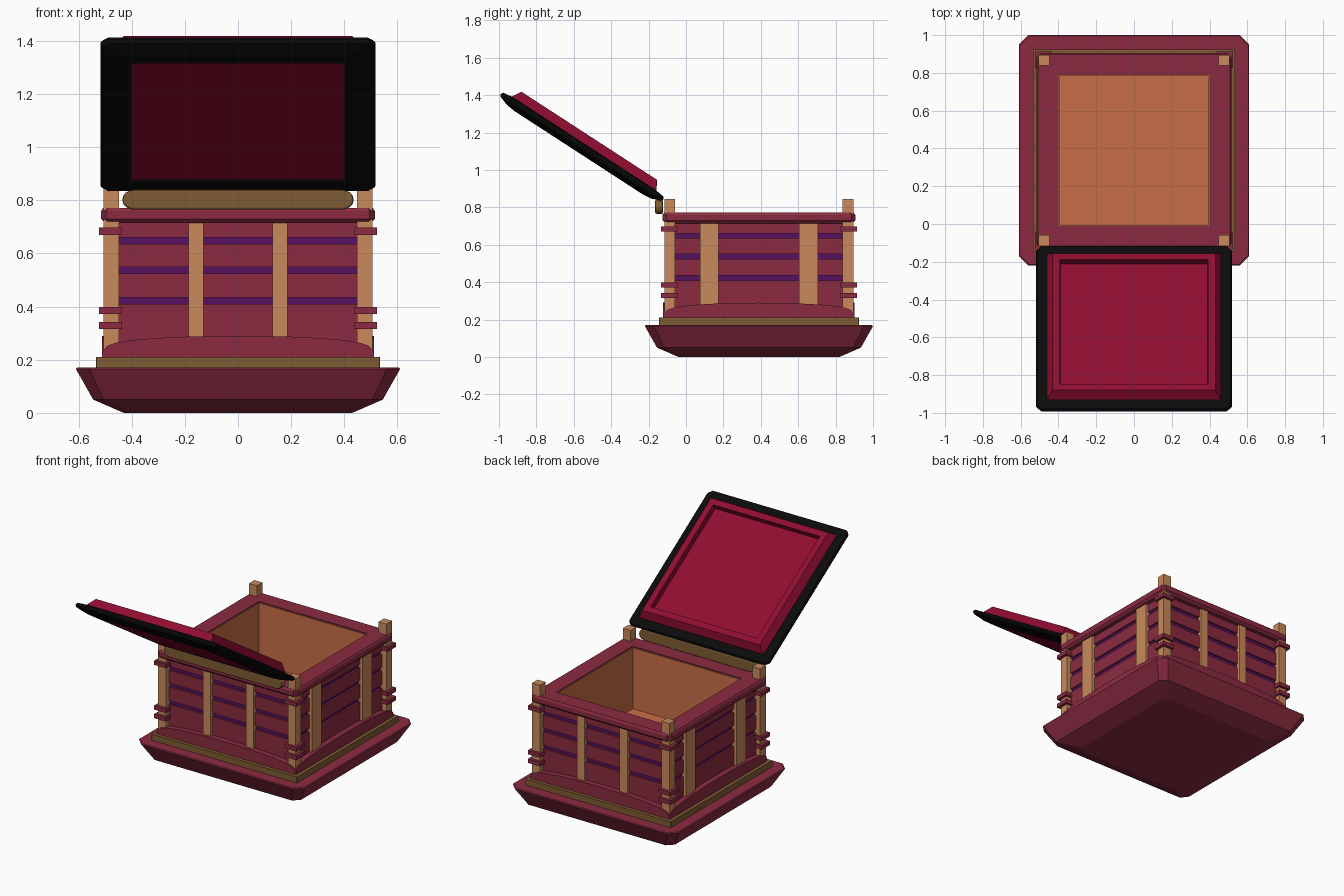
import bpy, bmesh, math
from mathutils import Matrix

if "Cube" in bpy.data.objects:
    bpy.data.objects.remove(bpy.data.objects["Cube"])

CY = 0.39  # centre of the box in y


def mat(name, hexcol):
    def lin(c):
        c /= 255
        return c / 12.92 if c < 0.04045 else ((c + 0.055) / 1.055) ** 2.4
    m = bpy.data.materials.new(name)
    m.diffuse_color = [lin(int(hexcol[i:i + 2], 16)) for i in (0, 2, 4)] + [1]
    m.use_nodes = True
    m.node_tree.nodes["Principled BSDF"].inputs["Base Color"].default_value = m.diffuse_color
    return m


MAROON = mat("maroon wood", "8B2B41")
TAN = mat("tan wood", "C98A5C")
GOLD = mat("dull gold", "7E5C33")
PURPLE = mat("purple", "571060")
ORANGE = mat("orange lining", "C96F48")
BLACK = mat("black frame", "0B0B0B")
RED = mat("crimson panel", "900D30")


def finish(name, bm, *mats):
    bmesh.ops.recalc_face_normals(bm, faces=bm.faces)
    me = bpy.data.meshes.new(name)
    bm.to_mesh(me)
    bm.free()
    ob = bpy.data.objects.new(name, me)
    bpy.context.collection.objects.link(ob)
    for m in mats:
        me.materials.append(m)
    return ob


def octagon(h, c, z):
    k = h - c
    return [(k, -h, z), (h, -k, z), (h, k, z), (k, h, z),
            (-k, h, z), (-h, k, z), (-h, -k, z), (-k, -h, z)]


def loft(name, sections, *mats, closed=False, cap_mat=0):
    """Square sections (half size, corner cut, z), capped or joined into a ring."""
    bm = bmesh.new()
    rings = [[bm.verts.new(p) for p in octagon(*s)] for s in sections]
    pairs = list(zip(rings, rings[1:])) + ([(rings[-1], rings[0])] if closed else [])
    for a, b in pairs:
        for i in range(8):
            j = (i + 1) % 8
            bm.faces.new((a[i], a[j], b[j], b[i]))
    if not closed:
        bm.faces.new(rings[0]).material_index = cap_mat
        bm.faces.new(rings[-1])
    ob = finish(name, bm, *mats)
    ob.location.y = CY
    return ob


def tube(name, outer, inner, z0, z1, m):
    e = 0.001
    return loft(name, [(outer, e, z0), (outer, e, z1), (inner, e, z1), (inner, e, z0)], m, closed=True)


def box(name, x, y, z0, z1, sx, sy, m):
    bm = bmesh.new()
    bmesh.ops.create_cube(bm, size=1, matrix=Matrix.Translation((x, y, (z0 + z1) / 2))
                          @ Matrix.Diagonal((sx, sy, z1 - z0, 1)))
    return finish(name, bm, m)


def plate(name, pts, depth, m):
    """Outline in x,z extruded along +y."""
    bm = bmesh.new()
    f = bm.faces.new([bm.verts.new((x, 0, z)) for x, z in pts])
    ext = bmesh.ops.extrude_face_region(bm, geom=[f])
    bmesh.ops.translate(bm, vec=(0, depth, 0),
                        verts=[v for v in ext["geom"] if isinstance(v, bmesh.types.BMVert)])
    return finish(name, bm, m)


# Flared base and gold plinth
loft("base", [(0.43, 0.03, 0), (0.545, 0.04, 0.05), (0.61, 0.05, 0.165), (0.605, 0.05, 0.17)], MAROON)
loft("plinth", [(0.535, 0.002, 0.17), (0.535, 0.002, 0.21)], GOLD)

# Planked walls around a purple core
tube("purple_core", 0.463, 0.402, 0.21, 0.72, PURPLE)
for i, (a, b) in enumerate([(0.21, 0.41), (0.435, 0.525), (0.55, 0.635), (0.66, 0.72)]):
    tube(f"plank_{i + 1}", 0.475, 0.45, a, b, MAROON)

# Top rim and lining
loft("top_rim", [(0.50, 0.01, 0.715), (0.515, 0.02, 0.73), (0.515, 0.02, 0.76), (0.507, 0.02, 0.772),
                 (0.40, 0.001, 0.772), (0.40, 0.001, 0.715)], MAROON, closed=True)
tube("lining", 0.402, 0.394, 0.35, 0.765, ORANGE)
box("lining_floor", 0, CY, 0.34, 0.36, 0.80, 0.80, ORANGE)

# Corner posts with collars
for sx in (-1, 1):
    for sy in (-1, 1):
        x, y = sx * 0.477, CY + sy * 0.477
        tag = f"{'front' if sy < 0 else 'back'}_{'left' if sx < 0 else 'right'}"
        box(f"post_{tag}", x, y, 0.21, 0.845, 0.058, 0.058, TAN)
        for i, z in enumerate((0.315, 0.372, 0.67)):
            box(f"collar_{tag}_{i + 1}", sx * 0.48, CY + sy * 0.48, z, z + 0.027, 0.088, 0.088, MAROON)

# Arched skirts and upright slats on each side
arch = [(-0.512, 0.21), (0.512, 0.21), (0.512, 0.23)]
arch += [(0.25 * 2 * math.cos(t), 0.24 + 0.05 * math.sin(t) ** 0.8)
         for t in [math.pi * i / 16 for i in range(1, 16)]]
arch.append((-0.512, 0.23))
for side, ang in (("front", 0), ("right", 90), ("back", 180), ("left", 270)):
    turn = Matrix.Translation((0, CY, 0)) @ Matrix.Rotation(math.radians(ang), 4, 'Z')
    ob = plate(f"skirt_{side}", arch, 0.05, MAROON)
    ob.matrix_world = turn @ Matrix.Translation((0, -0.512, 0))
    off, w = (0.158, 0.056) if ang % 180 == 0 else (0.265, 0.10)
    for s in (-1, 1):
        ob = box(f"slat_{side}_{'a' if s < 0 else 'b'}", s * off, -0.478, 0.21, 0.718, w, 0.03, TAN)
        ob.matrix_world = turn

# Rounded hinge bar
pts = []
for cx, cz, a0 in ((0.39, 0.805, 0), (-0.39, 0.805, 90), (-0.39, 0.80, 180), (0.39, 0.80, 270)):
    for k in range(5):
        a = math.radians(a0 + 22.5 * k)
        pts.append((cx + 0.045 * math.cos(a), cz + 0.035 * math.sin(a)))
hinge = plate("hinge_bar", pts, 0.042, GOLD)
hinge.location.y = -0.165
bev = hinge.modifiers.new("bevel", 'BEVEL')
bev.width, bev.segments = 0.008, 2

# Open lid: black frame, crimson underside, raised crimson panel with a recess
lid = Matrix.Translation((0, -0.12, 0.84)) @ Matrix.Rotation(math.radians(-33), 4, 'X') \
    @ Matrix.Translation((0, -0.52, 0))
frame = loft("lid_frame", [(0.40, 0.001, -0.032), (0.41, 0.005, -0.036), (0.46, 0.02, -0.03),
                           (0.512, 0.025, -0.012), (0.518, 0.025, 0.0), (0.512, 0.025, 0.014),
                           (0.45, 0.01, 0.022)], BLACK, RED, cap_mat=1)
panel = loft("lid_panel", [(0.46, 0.002, 0.012), (0.46, 0.002, 0.024), (0.432, 0.002, 0.071),
                           (0.392, 0.002, 0.071), (0.390, 0.002, 0.034)], RED)
for ob in (frame, panel):
    ob.matrix_world = lid
